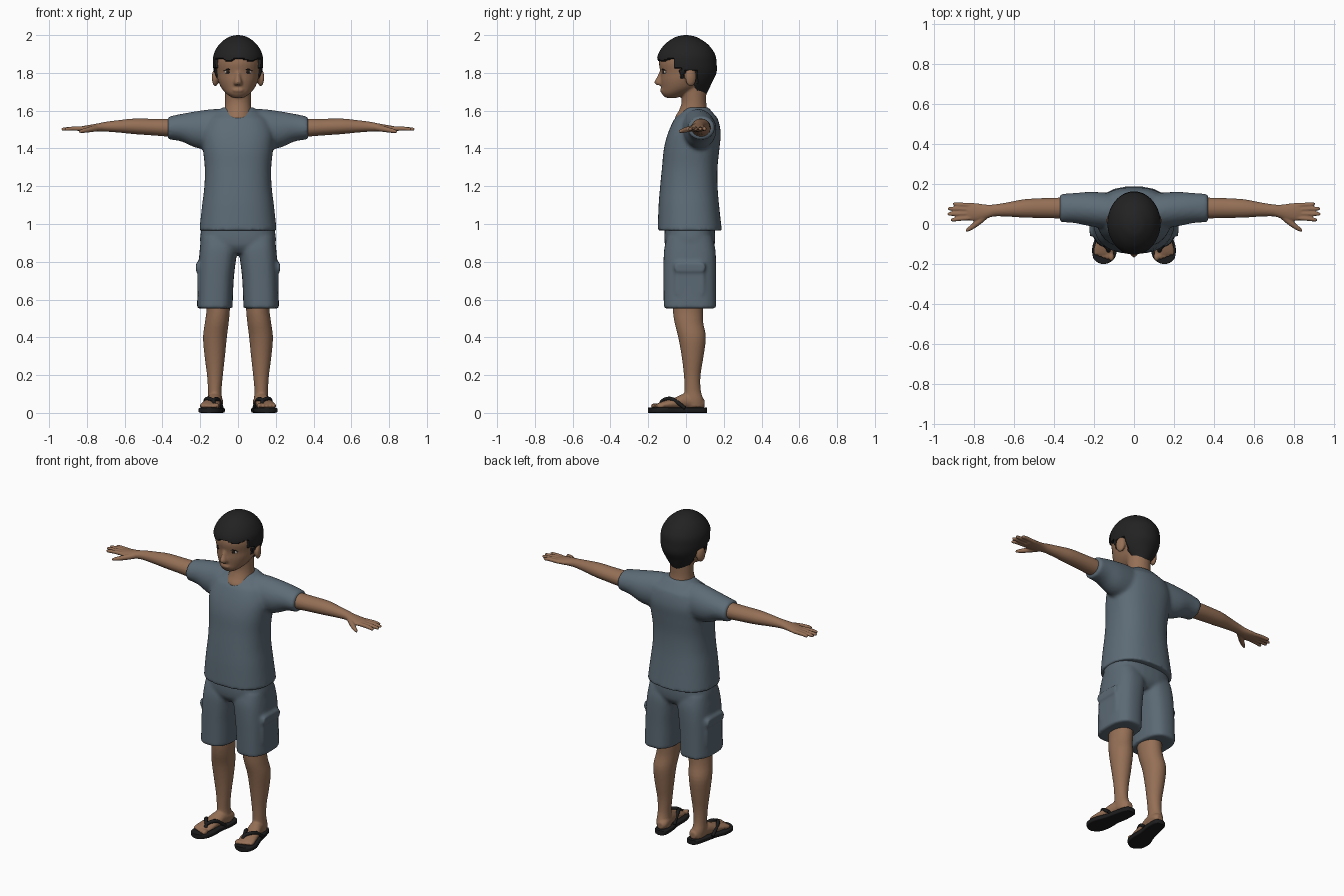
import bpy, bmesh, math
from mathutils import Vector


def material(name, rgb):
    m = bpy.data.materials.new(name)
    m.diffuse_color = (*rgb, 1)
    return m


SKIN = material("skin brown", (0.30, 0.16, 0.092))
SHIRT = material("slate blue", (0.11, 0.15, 0.185))
SHORTS = material("slate blue dark", (0.105, 0.142, 0.175))
HAIR = material("hair black", (0.016, 0.016, 0.016))
RUBBER = material("rubber black", (0.012, 0.012, 0.013))
WHITE = material("eye white", (0.42, 0.38, 0.35))
IRIS = material("eye dark", (0.015, 0.01, 0.008))


def catmull(rows, steps):
    """Smoothly fill in rows between the given ones."""
    out = []
    for i in range(len(rows) - 1):
        p = [rows[max(i - 1, 0)], rows[i], rows[i + 1], rows[min(i + 2, len(rows) - 1)]]
        for s in range(steps):
            t = s / steps
            out.append([0.5 * (2 * b + (c - a) * t + (2 * a - 5 * b + 4 * c - d) * t * t
                               + (3 * b - a - 3 * c + d) * t ** 3) for a, b, c, d in zip(*p)])
    return out + [list(rows[-1])]


def bridge(bm, rings):
    vs = [[bm.verts.new(p) for p in r] for r in rings]
    n = len(vs[0])
    for a, b in zip(vs, vs[1:]):
        for i in range(n):
            bm.faces.new((a[i], a[(i + 1) % n], b[(i + 1) % n], b[i]))
    bm.faces.new(vs[0][::-1])
    bm.faces.new(vs[-1])


def loft(bm, axis, rows, side=1, e=2.0, n=32, steps=4):
    """Rows: position on axis, two centre values, two radii."""
    rings = []
    for t, a, b, ra, rb in catmull(rows, steps):
        ring = []
        for i in range(n):
            c, s = math.cos(math.tau * i / n), math.sin(math.tau * i / n)
            u = a + max(ra, 0.001) * math.copysign(abs(c) ** (2 / e), c)
            v = b + max(rb, 0.001) * math.copysign(abs(s) ** (2 / e), s)
            x, y, z = {"z": (u, v, t), "x": (t, u, v), "y": (u, t, v)}[axis]
            ring.append((x * side, y, z))
        rings.append(ring)
    bridge(bm, rings)


def tube(bm, rows, side=1, n=12, steps=4):
    """Rows: x, y, z, radius."""
    pts = catmull(rows, steps)
    rings = []
    for i, p in enumerate(pts):
        d = Vector(pts[min(i + 1, len(pts) - 1)][:3]) - Vector(pts[max(i - 1, 0)][:3])
        u = d.cross(Vector((0.13, 0.1, 1))).normalized()
        v = d.cross(u).normalized()
        ring = []
        for k in range(n):
            w = math.tau * k / n
            q = Vector(p[:3]) + (u * math.cos(w) + v * math.sin(w)) * p[3]
            ring.append((q.x * side, q.y, q.z))
        rings.append(ring)
    bridge(bm, rings)


def blob(bm, c, r, turn=0.0):
    """Ellipsoid, turned about z."""
    res = bmesh.ops.create_uvsphere(bm, u_segments=20, v_segments=12, radius=1)
    for v in res["verts"]:
        x, y, z = v.co.x * r[0], v.co.y * r[1], v.co.z * r[2]
        v.co = (c[0] + x * math.cos(turn) - y * math.sin(turn),
                c[1] + x * math.sin(turn) + y * math.cos(turn), c[2] + z)


def finish(bm, name, mat, voxel=0, smooth=3):
    bmesh.ops.recalc_face_normals(bm, faces=bm.faces[:])
    me = bpy.data.meshes.new(name)
    bm.to_mesh(me)
    bm.free()
    me.materials.append(mat)
    ob = bpy.data.objects.new(name, me)
    bpy.context.collection.objects.link(ob)
    bpy.ops.object.select_all(action='DESELECT')
    ob.select_set(True)
    bpy.context.view_layer.objects.active = ob
    bpy.ops.object.shade_smooth_by_angle(angle=math.radians(45))
    if voxel:
        m = ob.modifiers.new("fuse", 'REMESH')
        m.mode, m.voxel_size, m.use_smooth_shade = 'VOXEL', voxel, True
        m = ob.modifiers.new("soften", 'SMOOTH')
        m.factor, m.iterations = 0.5, smooth
    return ob


# Head, neck, nose, lips and ears
bm = bmesh.new()
loft(bm, "z", [(1.668, 0, -0.078, 0.03, 0.03), (1.69, 0, -0.058, 0.062, 0.07),
               (1.72, 0, -0.03, 0.088, 0.101), (1.76, 0, -0.012, 0.106, 0.123),
               (1.80, 0, 0, 0.114, 0.135), (1.86, 0, 0, 0.12, 0.143),
               (1.92, 0, 0, 0.10, 0.12), (1.965, 0, 0, 0.05, 0.06)])
loft(bm, "z", [(1.53, 0, 0.03, 0.08, 0.08), (1.565, 0, 0.025, 0.078, 0.083),
               (1.60, 0, 0.037, 0.072, 0.075), (1.65, 0, 0.042, 0.068, 0.065),
               (1.74, 0, 0.04, 0.07, 0.07)])
loft(bm, "z", [(1.815, 0, -0.125, 0.01, 0.012), (1.78, 0, -0.133, 0.014, 0.02),
               (1.75, 0, -0.138, 0.022, 0.03), (1.735, 0, -0.134, 0.02, 0.02)], n=16)
blob(bm, (0, -0.126, 1.708), (0.03, 0.012, 0.011))
for s in (1, -1):
    blob(bm, (s * 0.12, 0.025, 1.775), (0.017, 0.03, 0.047), s * 0.3)
finish(bm, "head", SKIN, 0.007, 2)

# Eyes and brows
for name, mat, y, r in (("eye_whites", WHITE, -0.114, (0.02, 0.008, 0.01)),
                        ("irises", IRIS, -0.118, (0.011, 0.007, 0.0095))):
    bm = bmesh.new()
    for s in (1, -1):
        blob(bm, (s * 0.053, y, 1.805), r, s * 0.4)
    finish(bm, name, mat)
bm = bmesh.new()
for s in (1, -1):
    tube(bm, [(0.03, -0.13, 1.817, 0.001), (0.053, -0.121, 1.819, 0.004),
              (0.076, -0.102, 1.81, 0.001)], s, n=8)
finish(bm, "lashes", IRIS)


# Hair cap, tucked into the head below the hairline
def hairline(x, y):
    if y < -0.065:
        return 1.868 + 0.01 * math.sin(x * 55 + 1)
    if y < -0.035:
        return 1.825
    if y < -0.005:
        return 1.77
    return 1.81 if y < 0.055 else 1.66


bm = bmesh.new()
loft(bm, "z", [(1.685, 0, 0.05, 0.05, 0.055), (1.70, 0, 0.045, 0.062, 0.07),
               (1.75, 0, 0.025, 0.102, 0.113), (1.80, 0, 0.008, 0.125, 0.153),
               (1.85, 0, 0.004, 0.133, 0.158), (1.90, 0, 0.003, 0.128, 0.15),
               (1.95, 0, 0.002, 0.10, 0.115), (1.985, 0, 0, 0.058, 0.065),
               (1.997, 0, 0, 0.025, 0.028), (2.0, 0, 0, 0.002, 0.002)], n=72, steps=7)
for v in bm.verts:
    if v.co.z < hairline(v.co.x, v.co.y):
        v.co.x *= 0.85
        v.co.y = 0.01 + (v.co.y - 0.01) * 0.85
finish(bm, "hair", HAIR)

# Shirt body with sleeves
bm = bmesh.new()
loft(bm, "z", [(0.965, 0, 0.02, 0.205, 0.17), (1.10, 0, 0.015, 0.19, 0.16),
               (1.20, 0, 0.015, 0.178, 0.152), (1.30, 0, 0.02, 0.176, 0.147),
               (1.40, 0, 0.03, 0.186, 0.147), (1.48, 0, 0.044, 0.19, 0.14),
               (1.55, 0, 0.053, 0.165, 0.118), (1.575, 0, 0.056, 0.135, 0.098),
               (1.60, 0, 0.058, 0.105, 0.075), (1.618, 0, 0.058, 0.08, 0.06)], e=2.4, n=48)
for s in (1, -1):
    loft(bm, "x", [(0.03, 0.06, 1.50, 0.08, 0.10), (0.12, 0.065, 1.50, 0.09, 0.109),
                   (0.22, 0.075, 1.50, 0.086, 0.097), (0.30, 0.08, 1.51, 0.075, 0.073),
                   (0.372, 0.08, 1.508, 0.071, 0.06)], s)
finish(bm, "shirt", SHIRT, 0.011)

# Shorts with cargo pockets
bm = bmesh.new()
loft(bm, "z", [(0.845, 0, 0.02, 0.17, 0.10), (0.88, 0, 0.02, 0.195, 0.128),
               (0.93, 0, 0.02, 0.20, 0.135), (1.0, 0, 0.02, 0.19, 0.13)], e=2.5)
for s in (1, -1):
    loft(bm, "z", [(0.553, 0.123, 0.021, 0.094, 0.139), (0.70, 0.118, 0.02, 0.095, 0.139),
                   (0.80, 0.11, 0.02, 0.098, 0.139), (0.87, 0.102, 0.02, 0.10, 0.135),
                   (0.93, 0.10, 0.02, 0.095, 0.12)], s, e=2.6)
    loft(bm, "x", [(0.17, 0.02, 0.70, 0.08, 0.085), (0.214, 0.02, 0.70, 0.075, 0.08)], s, e=6)
    loft(bm, "x", [(0.17, 0.02, 0.775, 0.085, 0.03), (0.222, 0.02, 0.77, 0.08, 0.024)], s, e=6)
finish(bm, "shorts", SHORTS, 0.01)

# Arms with hands
fingers = [(0.094, 0.10, 0.908), (0.074, 0.077, 0.932), (0.052, 0.05, 0.934), (0.031, 0.021, 0.918)]
bm = bmesh.new()
for s in (1, -1):
    loft(bm, "x", [(0.30, 0.08, 1.51, 0.05, 0.048), (0.37, 0.08, 1.51, 0.052, 0.047),
                   (0.45, 0.08, 1.513, 0.05, 0.044), (0.55, 0.078, 1.517, 0.046, 0.041),
                   (0.63, 0.073, 1.517, 0.036, 0.033), (0.70, 0.068, 1.515, 0.03, 0.026),
                   (0.74, 0.062, 1.511, 0.035, 0.022), (0.79, 0.06, 1.506, 0.044, 0.018),
                   (0.83, 0.062, 1.503, 0.044, 0.014), (0.848, 0.062, 1.502, 0.038, 0.009)], s)
    for y0, y1, x1 in fingers:
        tube(bm, [(0.81, y0, 1.504, 0.0115), (0.87, (y0 + y1) / 2, 1.505, 0.011),
                  (x1 - 0.008, y1, 1.502, 0.009), (x1, y1, 1.501, 0.004)], s)
    tube(bm, [(0.74, 0.045, 1.508, 0.017), (0.785, 0.005, 1.50, 0.015),
              (0.825, -0.024, 1.492, 0.011), (0.843, -0.036, 1.488, 0.005)], s)
finish(bm, "arms", SKIN, 0.005, 2)

# Legs with feet and toes
bm = bmesh.new()
for s in (1, -1):
    loft(bm, "z", [(0.66, 0.108, 0.01, 0.066, 0.085), (0.55, 0.105, 0.01, 0.062, 0.08),
                   (0.48, 0.112, 0.015, 0.063, 0.076), (0.40, 0.122, 0.032, 0.063, 0.073),
                   (0.30, 0.123, 0.035, 0.054, 0.058), (0.20, 0.122, 0.033, 0.042, 0.044),
                   (0.12, 0.123, 0.035, 0.036, 0.043), (0.07, 0.122, 0.04, 0.038, 0.052),
                   (0.03, 0.118, 0.045, 0.037, 0.05)], s)
    loft(bm, "y", [(0.098, 0.112, 0.05, 0.02, 0.02), (0.07, 0.114, 0.055, 0.036, 0.033),
                   (0.0, 0.125, 0.062, 0.04, 0.042), (-0.06, 0.138, 0.05, 0.046, 0.03),
                   (-0.12, 0.148, 0.042, 0.052, 0.02), (-0.15, 0.152, 0.037, 0.048, 0.014)], s)
    for i in range(5):
        r = 0.016 - 0.0012 * i
        blob(bm, (s * (0.113 + 0.02 * i), -0.163 + 0.007 * i, 0.037), (r * 0.85, 0.024, r * 0.9))
finish(bm, "legs", SKIN, 0.006, 2)

# Sandal soles and straps
bm = bmesh.new()
for s in (1, -1):
    loft(bm, "y", [(0.112, 0.11, 0.014, 0.015, 0.014), (0.095, 0.11, 0.014, 0.037, 0.014),
                   (0.03, 0.118, 0.014, 0.047, 0.014), (-0.04, 0.132, 0.014, 0.05, 0.014),
                   (-0.11, 0.145, 0.014, 0.063, 0.014), (-0.165, 0.15, 0.014, 0.056, 0.014),
                   (-0.19, 0.152, 0.014, 0.035, 0.014), (-0.2, 0.152, 0.014, 0.01, 0.014)], s, e=6)
finish(bm, "sandal_soles", RUBBER)
bm = bmesh.new()
for s in (1, -1):
    for mid, end in (((0.106, -0.07, 0.071), (0.084, -0.005, 0.025)),
                     ((0.167, -0.075, 0.073), (0.18, -0.005, 0.025))):
        tube(bm, [(0.126, -0.142, 0.025, 0.007), (0.13, -0.125, 0.064, 0.009),
                  (*mid, 0.011), (*end, 0.009)], s, n=10, steps=6)
finish(bm, "sandal_straps", RUBBER)
